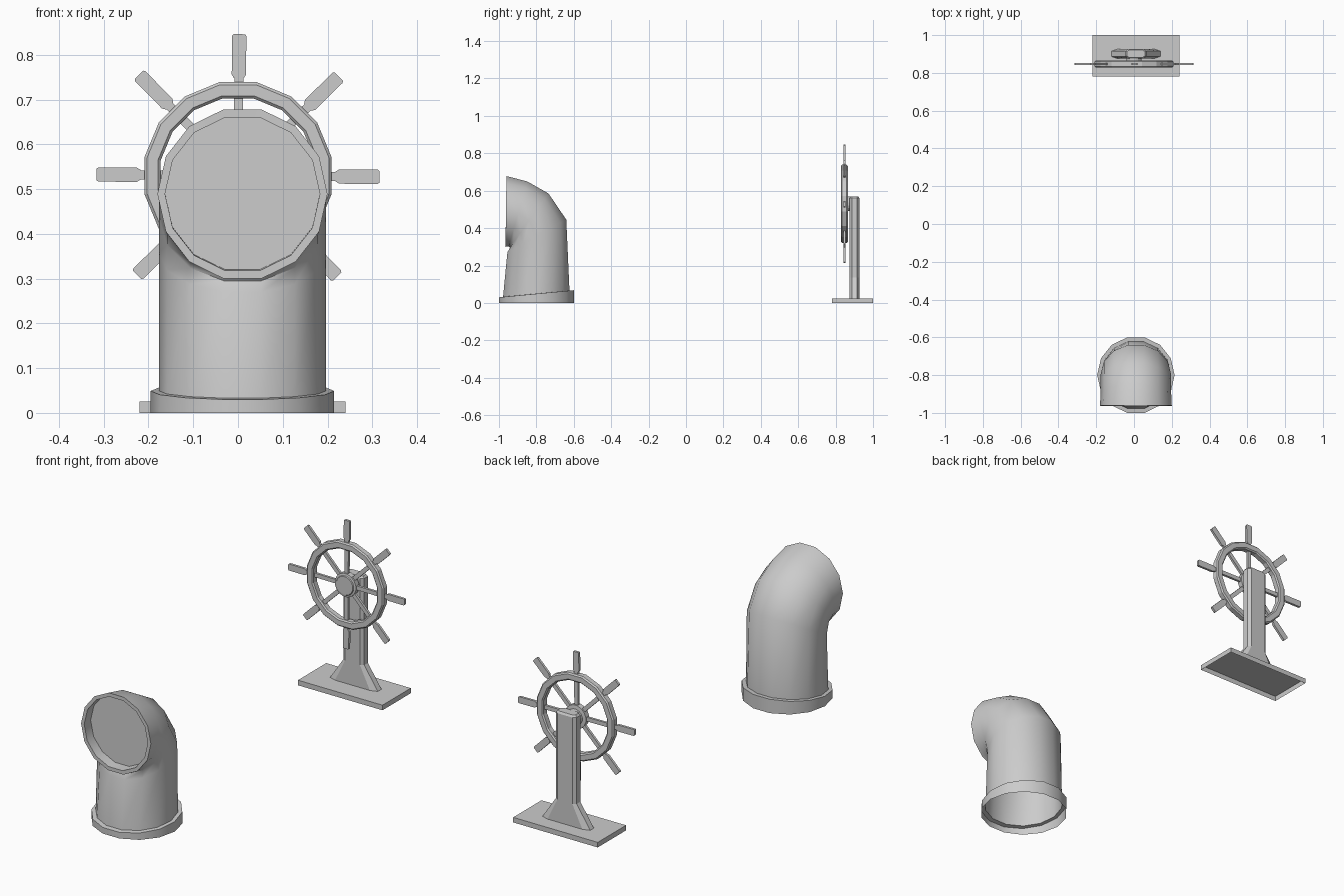
import bpy, bmesh
from math import sin, cos, pi, radians
from mathutils import Matrix, Vector

if "Cube" in bpy.data.objects:
    bpy.data.objects.remove(bpy.data.objects["Cube"])


def finish(bm, name, smooth=None):
    bmesh.ops.recalc_face_normals(bm, faces=bm.faces)
    me = bpy.data.meshes.new(name)
    bm.to_mesh(me)
    bm.free()
    ob = bpy.data.objects.new(name, me)
    bpy.context.collection.objects.link(ob)
    if smooth:
        bpy.ops.object.select_all(action='DESELECT')
        ob.select_set(True)
        bpy.context.view_layer.objects.active = ob
        bpy.ops.object.shade_smooth_by_angle(angle=radians(smooth))
    return ob


def loft(bm, rings, cap_start=False, cap_end=False, closed=False):
    loops = [[bm.verts.new(p) for p in r] for r in rings]
    pairs = list(zip(loops, loops[1:])) + ([(loops[-1], loops[0])] if closed else [])
    for a, b in pairs:
        for i in range(len(a)):
            j = (i + 1) % len(a)
            bm.faces.new((a[i], a[j], b[j], b[i]))
    if cap_start:
        bm.faces.new(loops[0])
    if cap_end:
        bm.faces.new(loops[-1])


# Ventilator cowl: 14-sided rings, each set by its front and back edge in (y, z)
def cowl_ring(front, back, r, n=14):
    f, b = Vector(front), Vector(back)
    mid, half = (f + b) / 2, (b - f) / 2 / cos(pi / n)
    pts = []
    for k in range(n):
        t = 2 * pi * k / n
        p = mid + half * sin(t)
        pts.append((0.01 + r * cos(t), p.x, p.y))
    return pts


bm = bmesh.new()
loft(bm, [cowl_ring(*r) for r in (
    ((-1.0, 0), (-0.6, 0), 0.205),
    ((-1.0, 0.03), (-0.6, 0.068), 0.205),
    ((-0.978, 0.033), (-0.623, 0.066), 0.187),
    ((-0.955, 0.27), (-0.64, 0.445), 0.187),
    ((-0.942, 0.295), (-0.735, 0.585), 0.187),
    ((-0.947, 0.303), (-0.85, 0.65), 0.187),
    ((-0.965, 0.30), (-0.96, 0.678), 0.190),
    ((-0.965, 0.318), (-0.96, 0.660), 0.173),
    ((-0.915, 0.320), (-0.91, 0.660), 0.173))], cap_end=True)
finish(bm, "ventilator_cowl", 40)

# Base plate, open underneath
bm = bmesh.new()
loft(bm, [[(x, y, z) for x, y in ((-0.22, 0.78), (0.24, 0.78), (0.24, 1.0), (-0.22, 1.0))]
          for z in (0, 0.025)], cap_end=True)
finish(bm, "base_plate")


# Flared post with chamfered corners
def post_ring(z, hx, hy):
    cx, cy = hx * 0.27, hy * 0.45
    q = [(hx, hy - cy), (hx - cx, hy)]
    half = q + [(-x, y) for x, y in reversed(q)]
    return [(0.01 + x, 0.901 + y, z) for x, y in half + [(-x, -y) for x, y in half]]


bm = bmesh.new()
loft(bm, [post_ring(*r) for r in ((0.025, 0.13, 0.026), (0.135, 0.056, 0.026),
                                  (0.56, 0.056, 0.026), (0.57, 0.048, 0.02))], cap_end=True)
finish(bm, "post")

# Wheel parts share this centre
WY, WZ = 0.847, 0.53


def circle(r, y, n):
    return [(r * cos(2 * pi * (k + 0.5) / n), y, WZ + r * sin(2 * pi * (k + 0.5) / n))
            for k in range(n)]


# Rim with chamfered section
ri, ro, h, c = 0.176, 0.213, 0.018, 0.006
section = [(ri + c, -h), (ro - c, -h), (ro, -h + c), (ro, h - c),
           (ro - c, h), (ri + c, h), (ri, h - c), (ri, -h + c)]
bm = bmesh.new()
loft(bm, [circle(r, WY + d, 16) for r, d in section], closed=True)
finish(bm, "wheel_rim")

# Hub and axle
bm = bmesh.new()
loft(bm, [circle(r, y, 16) for r, y in ((0.045, 0.828), (0.048, 0.832), (0.058, 0.834), (0.058, 0.86),
                                        (0.04, 0.862), (0.04, 0.88))], True, True)
finish(bm, "wheel_hub")


# Eight spokes with flat handles
def slat(z, w, d=0.006):
    return [(-w, -d, z), (w, -d, z), (w, d, z), (-w, d, z)]


for i in range(8):
    bm = bmesh.new()
    loft(bm, [slat(0.04, 0.010), slat(0.222, 0.010)], True, True)
    loft(bm, [slat(0.218, 0.011), slat(0.226, 0.016), slat(0.312, 0.016), slat(0.316, 0.013)],
         True, True)
    bmesh.ops.transform(bm, verts=bm.verts, matrix=Matrix.Translation((0, WY, WZ)) @
                        Matrix.Rotation(i * pi / 4 + radians(0.5), 4, 'Y'))
    finish(bm, f"spoke_handle_{i + 1}")
